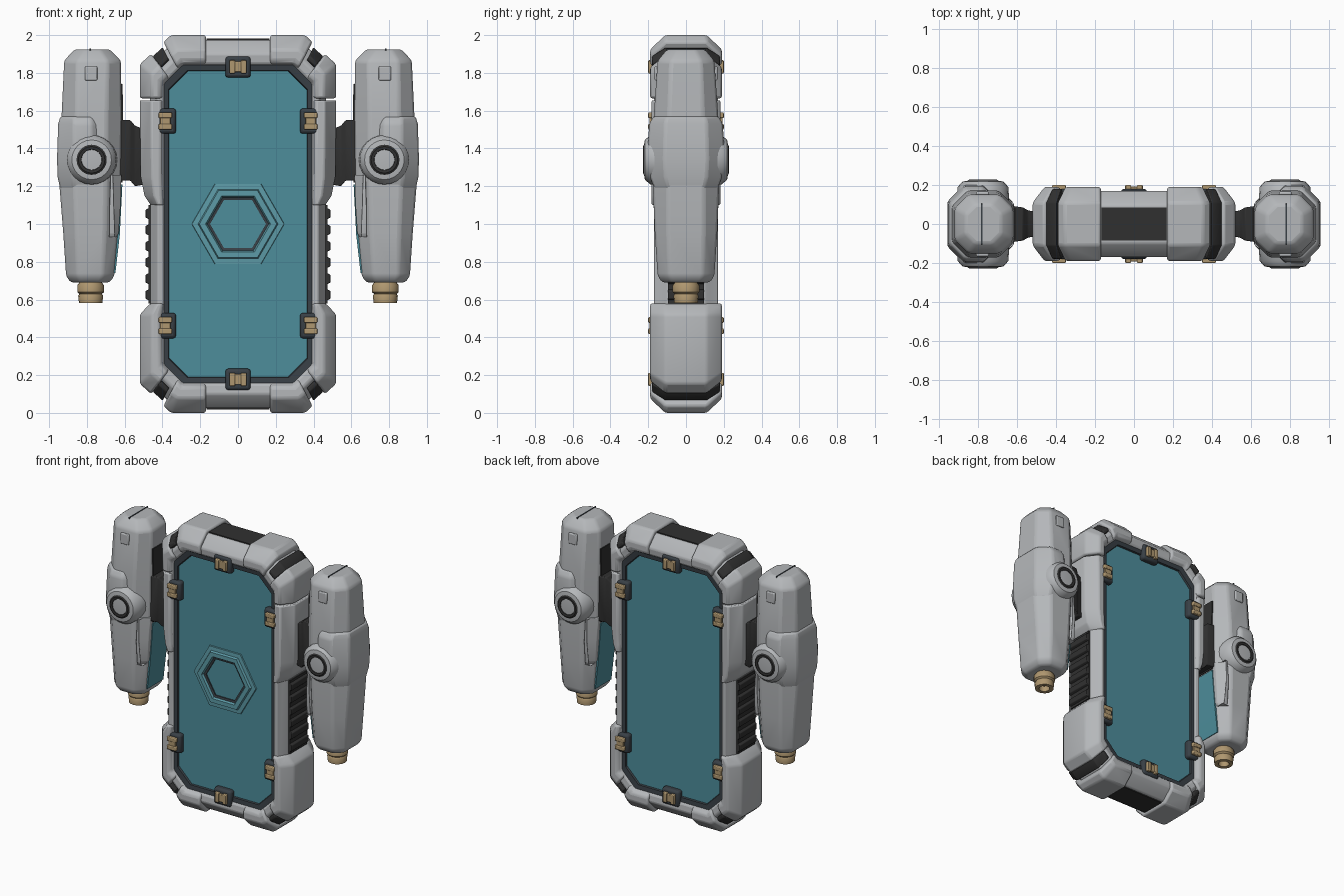
import bpy, bmesh, math
from mathutils import Vector

if "Cube" in bpy.data.objects:
    bpy.data.objects.remove(bpy.data.objects["Cube"])


def mat(name, r, g, b):
    m = bpy.data.materials.new(name)
    m.diffuse_color = (r, g, b, 1)
    m.use_nodes = True
    m.node_tree.nodes["Principled BSDF"].inputs["Base Color"].default_value = m.diffuse_color
    return m


GREY = mat("light_grey", 0.46, 0.475, 0.49)
DARK = mat("charcoal", 0.03, 0.03, 0.03)
RIM = mat("dark_slate", 0.04, 0.05, 0.06)
TEAL = mat("teal", 0.075, 0.27, 0.33)
LIGHT = mat("light_teal", 0.11, 0.33, 0.39)
GOLD = mat("brass", 0.43, 0.31, 0.16)


def loft(name, rings, material, mirror="", closed=False, bevel=0.0, segs=2, zc=0.0):
    """Skin a list of equal-length point rings; mirror may hold X, Y and Z."""
    bm = bmesh.new()
    vs = [[bm.verts.new(p) for p in r] for r in rings]
    n, k = len(vs), len(vs[0])
    for i in range(n if closed else n - 1):
        a, b = vs[i], vs[(i + 1) % n]
        for j in range(k):
            bm.faces.new((a[j], a[(j + 1) % k], b[(j + 1) % k], b[j]))
    if not closed:
        bm.faces.new(vs[0])
        bm.faces.new(vs[-1])
    bmesh.ops.recalc_face_normals(bm, faces=bm.faces[:])
    me = bpy.data.meshes.new(name)
    bm.to_mesh(me)
    bm.free()
    me.materials.append(material)
    ob = bpy.data.objects.new(name, me)
    ob.location.z = zc
    bpy.context.collection.objects.link(ob)
    bpy.ops.object.select_all(action='DESELECT')
    ob.select_set(True)
    bpy.context.view_layer.objects.active = ob
    bpy.ops.object.shade_smooth_by_angle(angle=math.radians(38))
    if bevel:
        b = ob.modifiers.new("bevel", 'BEVEL')
        b.width, b.segments, b.limit_method = bevel, segs, 'ANGLE'
        b.angle_limit = math.radians(20)
    if mirror:
        m = ob.modifiers.new("mirror", 'MIRROR')
        m.use_axis = tuple(a in mirror for a in "XYZ")
        m.use_mirror_merge = False
    return ob


def sweep(name, pairs, section, material, **kw):
    """Sweep a section (t from inner to outer, half depth y) along point pairs."""
    full = [(t, -y) for t, y in section] + [(t, y) for t, y in reversed(section)]
    rings = [[(i[0] + t * (o[0] - i[0]), y, i[1] + t * (o[1] - i[1])) for t, y in full]
             for i, o in pairs]
    return loft(name, rings, material, **kw)


def octagon(hx, hz, c):
    q = [(hx, hz - c), (hx - c, hz)]
    return (q + [(-x, z) for x, z in reversed(q)] + [(-x, -z) for x, z in q]
            + [(x, -z) for x, z in reversed(q)])


def zring(z, x0, x1, h, c):
    """Chamfered rectangle at height z, half depth h."""
    return [(x0, -h + c, z), (x0 + c, -h, z), (x1 - c, -h, z), (x1, -h + c, z),
            (x1, h - c, z), (x1 - c, h, z), (x0 + c, h, z), (x0, h - c, z)]


def box(name, x0, x1, y0, y1, z0, z1, material, **kw):
    return loft(name, [[(x0, y0, z), (x1, y0, z), (x1, y1, z), (x0, y1, z)]
                       for z in (z0, z1)], material, **kw)


def lathe(name, profile, centre, axis, n, material, turn=0.0, **kw):
    """Revolve (radius, position) points about the Y or Z axis."""
    rings = []
    for r, h in profile:
        ring = []
        for i in range(n):
            a = turn + 2 * math.pi * i / n
            u, v = r * math.cos(a), r * math.sin(a)
            ring.append(Vector(centre) + Vector((u, h, v) if axis == 'Y' else (u, v, h)))
        rings.append(ring)
    return loft(name, rings, material, **kw)


# Frame core, screen and dark rim, all centred on z = 1
inner = octagon(0.385, 0.83, 0.10)
sweep("frame_core", list(zip(inner, octagon(0.465, 0.975, 0.135))),
      [(0, 0.12), (0.12, 0.165), (0.5, 0.172), (1, 0.10)], GREY, closed=True,
      bevel=0.01, zc=1)
loft("screen", [[(x, y, z) for x, z in octagon(0.37, 0.815, 0.10)]
                for y in (-0.14, 0.14)], TEAL, zc=1)
sweep("screen_rim", list(zip(octagon(0.363, 0.808, 0.10), octagon(0.398, 0.843, 0.105))),
      [(0, 0.135), (0.15, 0.152), (1, 0.156)], RIM, closed=True, zc=1)

# Armour blocks around the frame
plate = [(0, 0.12), (0.12, 0.172), (0.22, 0.19), (0.55, 0.19), (1, 0.11)]
sweep("end_armour", [((0.17, 0.83), (0.17, 1.0)), ((0.285, 0.83), (0.355, 1.0)),
                     ((0.31, 0.805), (0.395, 0.963))],
      plate, GREY, mirror="XZ", bevel=0.014, zc=1)
corner = [((0.355, 0.76), (0.46, 0.90)), ((0.385, 0.73), (0.52, 0.845))]
sweep("upper_corner_armour", corner + [((0.385, 0.665), (0.52, 0.665))],
      plate, GREY, mirror="X", bevel=0.014, zc=1)
sweep("side_rail", [((0.385, 0.655), (0.52, 0.655)), ((0.385, 0.25), (0.515, 0.25)),
                    ((0.385, 0.15), (0.495, 0.15)), ((0.385, 0.10), (0.462, 0.10))],
      [(0, 0.12), (0.12, 0.168), (0.22, 0.182), (0.55, 0.182), (1, 0.10)],
      GREY, mirror="X", bevel=0.012, zc=1)
sweep("lower_corner_armour", [(i[:1] + (-i[1],), o[:1] + (-o[1],)) for i, o in corner]
      + [((0.385, -0.48), (0.52, -0.48)), ((0.385, -0.42), (0.465, -0.42))],
      plate, GREY, mirror="X", bevel=0.014, zc=1)

# Dark inserts between the armour blocks
sweep("corner_insert", [((0.325, 0.79), (0.402, 0.94)), ((0.35, 0.765), (0.455, 0.89))],
      [(0.5, 0.15), (0.55, 0.18), (0.68, 0.178), (0.97, 0.11)], DARK,
      mirror="XZ", bevel=0.006, zc=1)
box("end_insert", -0.168, 0.168, -0.085, 0.085, 0.95, 0.982, DARK, mirror="Z", zc=1)

# Ribbed side grips
box("grip_base", 0.45, 0.474, -0.095, 0.095, -0.42, 0.10, DARK, mirror="X", zc=1)
for i in range(6):
    z = -0.375 + i * 0.086
    loft("grip_rib_%d" % (i + 1),
         [[(0.46, y, z - 0.035), (0.49, y, z - 0.02), (0.49, y, z + 0.02),
           (0.46, y, z + 0.035)] for y in (-0.095, 0.095)],
         DARK, mirror="X", bevel=0.004, zc=1)

# Brass clips with slate brackets on both faces
def clip(name, x, z, wide, mirror):
    a, b = (0.045, 0.035) if wide else (0.035, 0.045)
    box(name + "_bracket", x - a - 0.022, x + a + 0.022, -0.18, -0.12,
        z - b - 0.022, z + b + 0.022, RIM, mirror=mirror, bevel=0.015)
    for s in (-1, 1):
        dx, dz = (s * 0.03, 0) if wide else (0, s * 0.03)
        w, h = (0.015, b) if wide else (a, 0.015)
        box(name + "_jaw", x + dx - w, x + dx + w, -0.2, -0.14, z + dz - h, z + dz + h,
            GOLD, mirror=mirror, bevel=0.005)
    box(name + "_pin", x - a * 0.8, x + a * 0.8, -0.193, -0.14, z - b * 0.8, z + b * 0.8,
        GOLD, mirror=mirror, bevel=0.004)


clip("upper_side_clip", 0.385, 1.545, False, "XY")
clip("lower_side_clip", 0.385, 0.462, False, "XY")
clip("top_clip", 0, 1.832, True, "Y")
clip("bottom_clip", 0, 0.177, True, "Y")

# Hexagonal emblem plate on the front screen
lathe("hexagon_ring", [(0.247, -0.135), (0.243, -0.148), (0.212, -0.15), (0.205, -0.165),
                       (0.172, -0.165), (0.162, -0.15), (0.162, -0.135)],
      (0, 0, 1), 'Y', 6, LIGHT, closed=True)
lathe("hexagon_groove", [(0.163, -0.135), (0.163, -0.152), (0.148, -0.148), (0.148, -0.135)],
      (0, 0, 1), 'Y', 6, RIM, closed=True)

# Arm brackets
loft("arm_bracket", [[(x, -h, z0), (x, h, z0), (x, h, z1), (x, -h, z1)]
                     for x, h, z0, z1 in ((0.49, 0.06, 1.21, 1.50), (0.545, 0.07, 1.20, 1.52),
                                          (0.57, 0.085, 1.23, 1.55), (0.64, 0.095, 1.23, 1.55))],
     DARK, mirror="X", bevel=0.006)

# Side pods
loft("pod_body", [zring(*r) for r in (
    (1.925, 0.68, 0.865, 0.10, 0.05), (1.865, 0.62, 0.92, 0.15, 0.07),
    (1.55, 0.615, 0.935, 0.172, 0.08), (1.20, 0.62, 0.945, 0.175, 0.08),
    (0.95, 0.635, 0.925, 0.165, 0.07), (0.725, 0.655, 0.91, 0.15, 0.06),
    (0.69, 0.68, 0.885, 0.125, 0.05))], GREY, mirror="X", bevel=0.014, segs=2)
loft("pod_shoulder", [zring(*r) for r in (
    (1.57, 0.71, 0.94, 0.172, 0.07), (1.53, 0.69, 0.952, 0.195, 0.085),
    (1.345, 0.68, 0.958, 0.205, 0.09), (1.25, 0.70, 0.955, 0.19, 0.08),
    (1.18, 0.74, 0.94, 0.165, 0.07))], GREY, mirror="X", bevel=0.012)
lathe("pod_joint_boss", [(0.135, 0.12), (0.13, 0.19), (0.105, 0.218), (0.08, 0.222)],
      (0.775, 0, 1.34), 'Y', 24, GREY, mirror="XY")
lathe("pod_joint_ring", [(0.08, 0.15), (0.08, 0.222), (0.07, 0.228), (0.055, 0.226),
                         (0.05, 0.212), (0.02, 0.212)],
      (0.775, 0, 1.34), 'Y', 24, DARK, mirror="XY")
loft("pod_step_panel", [zring(*r) for r in (
    (1.26, 0.617, 0.72, 0.165, 0.06), (1.10, 0.622, 0.715, 0.172, 0.06),
    (0.95, 0.632, 0.70, 0.16, 0.05), (0.93, 0.645, 0.69, 0.15, 0.04))],
     GREY, mirror="X", bevel=0.006)
loft("pod_inner_panel", [[(x, -0.08, z), (x + 0.03, -0.08, z), (x + 0.03, 0.08, z),
                          (x, 0.08, z)] for z, x in ((1.22, 0.611), (1.55, 0.608), (1.74, 0.611))],
     DARK, mirror="X")
loft("pod_teal_panel", [[(x, -h, z), (x + 0.04, -h, z), (x + 0.04, h, z), (x, h, z)]
                        for z, x, h in ((0.74, 0.649, 0.09), (0.94, 0.626, 0.09),
                                        (1.21, 0.612, 0.08))], TEAL, mirror="X")
box("pod_top_seam", 0.778, 0.786, -0.104, 0.104, 1.86, 1.928, RIM, mirror="X")
box("pod_top_notch", 0.745, 0.81, -0.166, -0.13, 1.76, 1.835, GREY, mirror="XY", bevel=0.006)

# Brass nozzles under the pods
lathe("pod_nozzle", [(0.05, 0.71), (0.06, 0.69), (0.071, 0.675), (0.071, 0.64), (0.06, 0.63),
                     (0.066, 0.62), (0.062, 0.582), (0.036, 0.582), (0.034, 0.62)],
      (0.78, 0, 0), 'Z', 16, GOLD, mirror="X")
